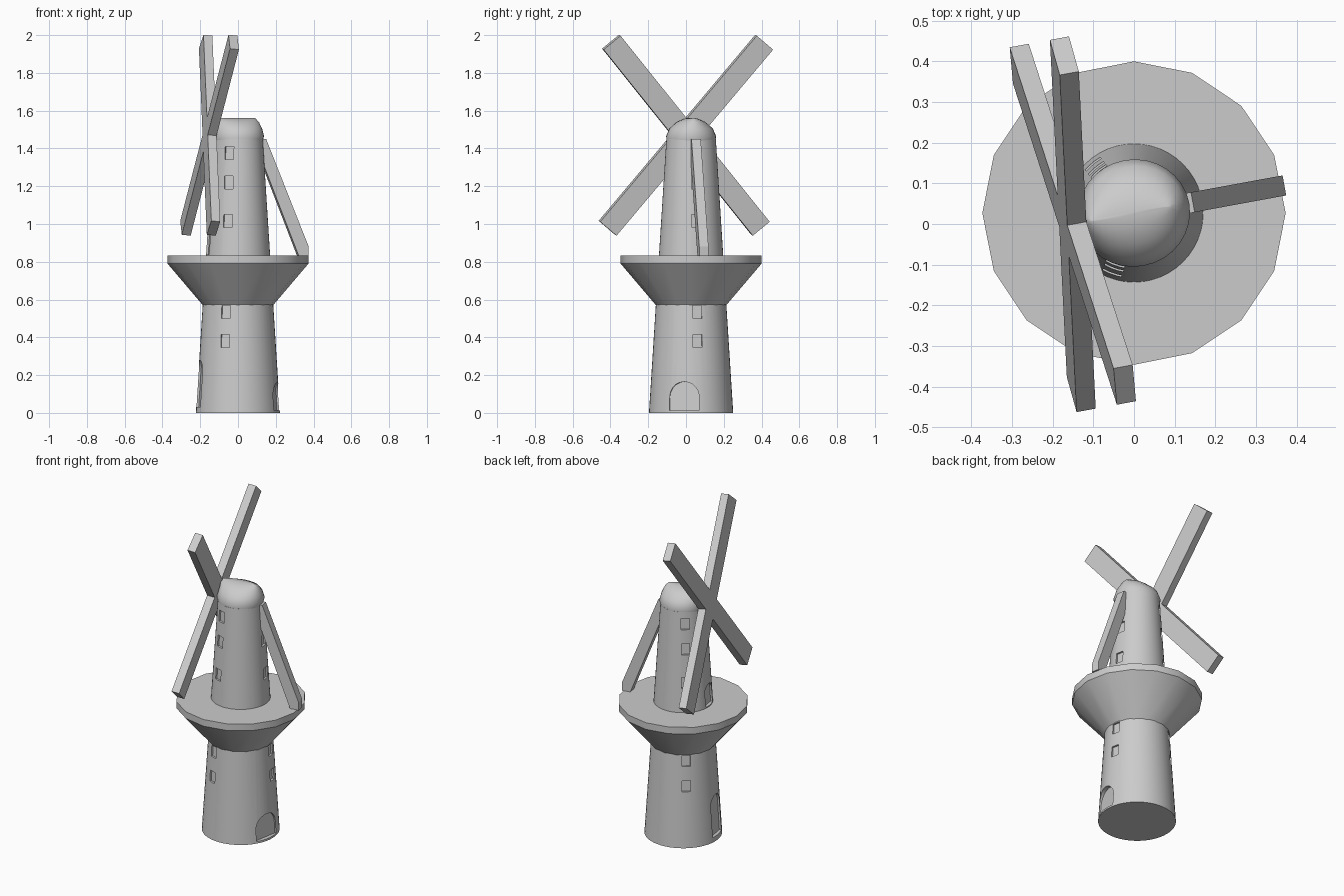
import bpy, bmesh
from math import sin, cos, pi, radians
from mathutils import Matrix, Vector

if "Cube" in bpy.data.objects:
    bpy.data.objects.remove(bpy.data.objects["Cube"])

CENTER = Matrix.Translation((0, 0.027, 0))
CAP = CENTER @ Matrix.Rotation(radians(10.4), 4, 'Z')


def add(name, bm, matrix, smooth=False):
    bmesh.ops.recalc_face_normals(bm, faces=bm.faces)
    mesh = bpy.data.meshes.new(name)
    bm.to_mesh(mesh)
    bm.free()
    mesh.transform(matrix)
    ob = bpy.data.objects.new(name, mesh)
    bpy.context.collection.objects.link(ob)
    if smooth:
        shade(ob)
    return ob


def activate(ob):
    bpy.ops.object.select_all(action='DESELECT')
    ob.select_set(True)
    bpy.context.view_layer.objects.active = ob


def shade(ob):
    activate(ob)
    bpy.ops.object.shade_smooth_by_angle(angle=radians(35))


def loft(rings, n):
    # rings: (rx, ry, z, x offset)
    bm = bmesh.new()
    loops = [[bm.verts.new((rx * cos(2 * pi * i / n) + ox, ry * sin(2 * pi * i / n), z))
              for i in range(n)] for rx, ry, z, ox in rings]
    for a, b in zip(loops, loops[1:]):
        for i in range(n):
            j = (i + 1) % n
            bm.faces.new((a[i], a[j], b[j], b[i]))
    bm.faces.new(loops[0])
    bm.faces.new(loops[-1])
    return bm


def prism(bm, points, offset):
    offset = Vector(offset)
    a = [bm.verts.new(p) for p in points]
    b = [bm.verts.new(Vector(p) + offset) for p in points]
    bm.faces.new(a)
    bm.faces.new(b)
    for i in range(len(a)):
        j = (i + 1) % len(a)
        bm.faces.new((a[i], a[j], b[j], b[i]))
    return a + b


def wall_radius(z):
    return 0.223 - 0.0635 * z


def opening(bm, azimuth, width, z0, z1, depth, arched):
    # recess cutter pointing outward at the given azimuth, following the wall slope
    h, w = z1 - z0, width / 2
    if arched:
        spring = h - w
        yz = [(-w, 0), (w, 0)] + [(w * cos(pi * k / 10), spring + w * sin(pi * k / 10)) for k in range(11)]
    else:
        yz = [(-w, 0), (w, 0), (w, h), (-w, h)]
    pts = [(wall_radius(z0 + z) - depth, y, z0 + z) for y, z in yz]
    verts = prism(bm, pts, (0.1, 0, 0))
    bmesh.ops.rotate(bm, verts=verts, matrix=Matrix.Rotation(radians(azimuth), 3, 'Z'))


# Tapered tower with recessed windows and doors
tower = add('tower', loft([(wall_radius(z), wall_radius(z), z, 0) for z in (0, 1.45)], 48), CENTER)
bm = bmesh.new()
for azimuth in (10, 130, 250):
    for z in (0.38, 0.535, 1.015, 1.22, 1.375):
        opening(bm, azimuth, 0.048, z - 0.034, z + 0.034, 0.012, False)
opening(bm, -10, 0.158, 0.012, 0.165, 0.025, True)
opening(bm, 190, 0.115, 0.03, 0.28, 0.02, True)
opening(bm, 190, 0.09, 0.838, 0.97, 0.018, True)
bmesh.ops.remove_doubles(bm, verts=bm.verts, dist=1e-5)
cutter = add('opening_cutter', bm, CENTER)
cutter.hide_render = True
mod = tower.modifiers.new('openings', 'BOOLEAN')
mod.operation = 'DIFFERENCE'
mod.solver = 'EXACT'
mod.object = cutter
activate(tower)
bpy.ops.object.modifier_apply(modifier=mod.name)
bpy.data.objects.remove(cutter)
shade(tower)

# Sixteen-sided flared gallery
add('gallery', loft([(0.186, 0.186, 0.57, 0), (0.373, 0.373, 0.79, 0), (0.373, 0.373, 0.832, 0)], 16),
    CENTER, True)

# Rounded cap with a ridge along the sail axis
add('cap', loft([(0.13, 0.128, 1.435, 0), (0.138, 0.132, 1.465, 0), (0.128, 0.115, 1.505, 0),
                 (0.117, 0.075, 1.54, -0.005), (0.105, 0.035, 1.557, -0.009),
                 (0.098, 0.004, 1.562, -0.011)], 32), CAP, True)

# Tail pole braced down to the gallery
bm = bmesh.new()
prism(bm, [(x, -0.025, z) for x, z in ((0.08, 1.45), (0.147, 1.45), (0.376, 0.88),
                                       (0.376, 0.83), (0.323, 0.83))], (0, 0.05, 0))
add('tail_pole', bm, CAP)

# Sail cross on a tilted shaft
ROTOR = CAP @ Matrix.Translation((-0.153, 0, 1.47)) @ Matrix.Rotation(radians(6.3), 4, 'Y')
for name, angle in (('sail_beam_a', 50.3), ('sail_beam_b', -50.3)):
    bm = bmesh.new()
    bmesh.ops.create_cube(bm, size=1, matrix=Matrix.Diagonal((0.048, 1.288, 0.116, 1)))
    add(name, bm, ROTOR @ Matrix.Rotation(radians(angle), 4, 'X'))
bm = bmesh.new()
bmesh.ops.create_cone(bm, cap_ends=True, segments=16, radius1=0.025, radius2=0.025, depth=0.1,
                      matrix=Matrix.Translation((0.05, 0, 0)) @ Matrix.Rotation(pi / 2, 4, 'Y'))
add('sail_shaft', bm, ROTOR, True)
